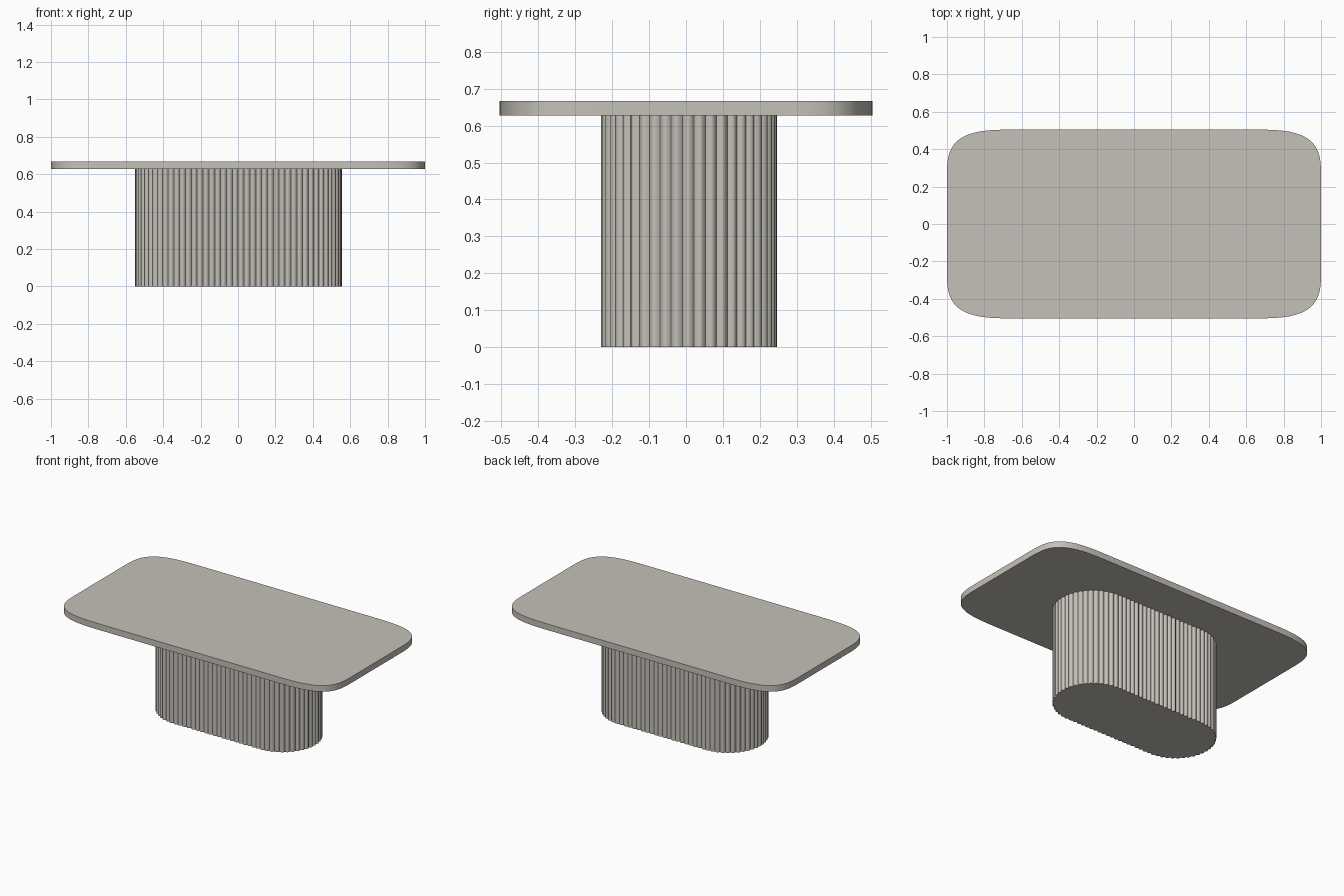
import bpy, bmesh, math

if "Cube" in bpy.data.objects:
    bpy.data.objects.remove(bpy.data.objects["Cube"])

stone = bpy.data.materials.new("warm_grey_stone")
stone.diffuse_color = (0.56, 0.535, 0.485, 1)
stone.use_nodes = True
stone.node_tree.nodes["Principled BSDF"].inputs["Base Color"].default_value = stone.diffuse_color


def prism(name, outline, z0, z1, angle):
    """Extrude a closed 2D outline between two heights."""
    bm = bmesh.new()
    low = [bm.verts.new((x, y, z0)) for x, y in outline]
    high = [bm.verts.new((x, y, z1)) for x, y in outline]
    n = len(outline)
    bm.faces.new(low[::-1])
    bm.faces.new(high)
    for i in range(n):
        j = (i + 1) % n
        bm.faces.new((low[i], low[j], high[j], high[i]))
    mesh = bpy.data.meshes.new(name)
    bm.to_mesh(mesh)
    bm.free()
    obj = bpy.data.objects.new(name, mesh)
    bpy.context.collection.objects.link(obj)
    mesh.materials.append(stone)
    bpy.ops.object.select_all(action='DESELECT')
    obj.select_set(True)
    bpy.context.view_layer.objects.active = obj
    bpy.ops.object.shade_smooth_by_angle(angle=math.radians(angle))
    return obj


def soft_rectangle(hx, hy, a, b, power, steps=28):
    """Rectangle with soft superellipse corners."""
    pts = []
    for k in range(4):
        sx = (1, -1, -1, 1)[k]
        sy = (1, 1, -1, -1)[k]
        for i in range(steps + 1):
            t = (i / steps + k) * math.pi / 2
            c = abs(math.cos(t)) ** (2 / power)
            s = abs(math.sin(t)) ** (2 / power)
            pts.append((sx * (hx - a + a * c), sy * (hy - b + b * s)))
    return pts


def stadium(d, half, r):
    """Point and outward normal at distance d along a stadium outline."""
    side, arc = 2 * half, math.pi * r
    d %= 2 * (side + arc)
    flip = 1
    if d >= side + arc:
        d -= side + arc
        flip = -1
    if d < side:
        x, y, nx, ny = -half + d, -r, 0, -1
    else:
        t = (d - side) / r - math.pi / 2
        nx, ny = math.cos(t), math.sin(t)
        x, y = half + r * nx, r * ny
    return x * flip, y * flip, nx * flip, ny * flip


def ribbed_stadium(half, r, ribs, depth, cx, cy, steps=8):
    """Stadium outline covered with convex ribs."""
    total = 4 * half + 2 * math.pi * r
    pts = []
    for i in range(ribs * steps):
        x, y, nx, ny = stadium(total * i / (ribs * steps), half, r)
        h = depth * math.sin(math.pi * (i % steps) / steps)
        pts.append((cx + x + nx * h, cy + y + ny * h))
    return pts


# Fluted pedestal, standing on the floor
prism("fluted_base", ribbed_stadium(0.315, 0.228, 86, 0.010, 0.003, 0.008),
      0.0, 0.628, 30)

# Thin slab top with soft corners
prism("table_top", soft_rectangle(1.0, 0.505, 0.40, 0.27, 3.5),
      0.627, 0.667, 30)
